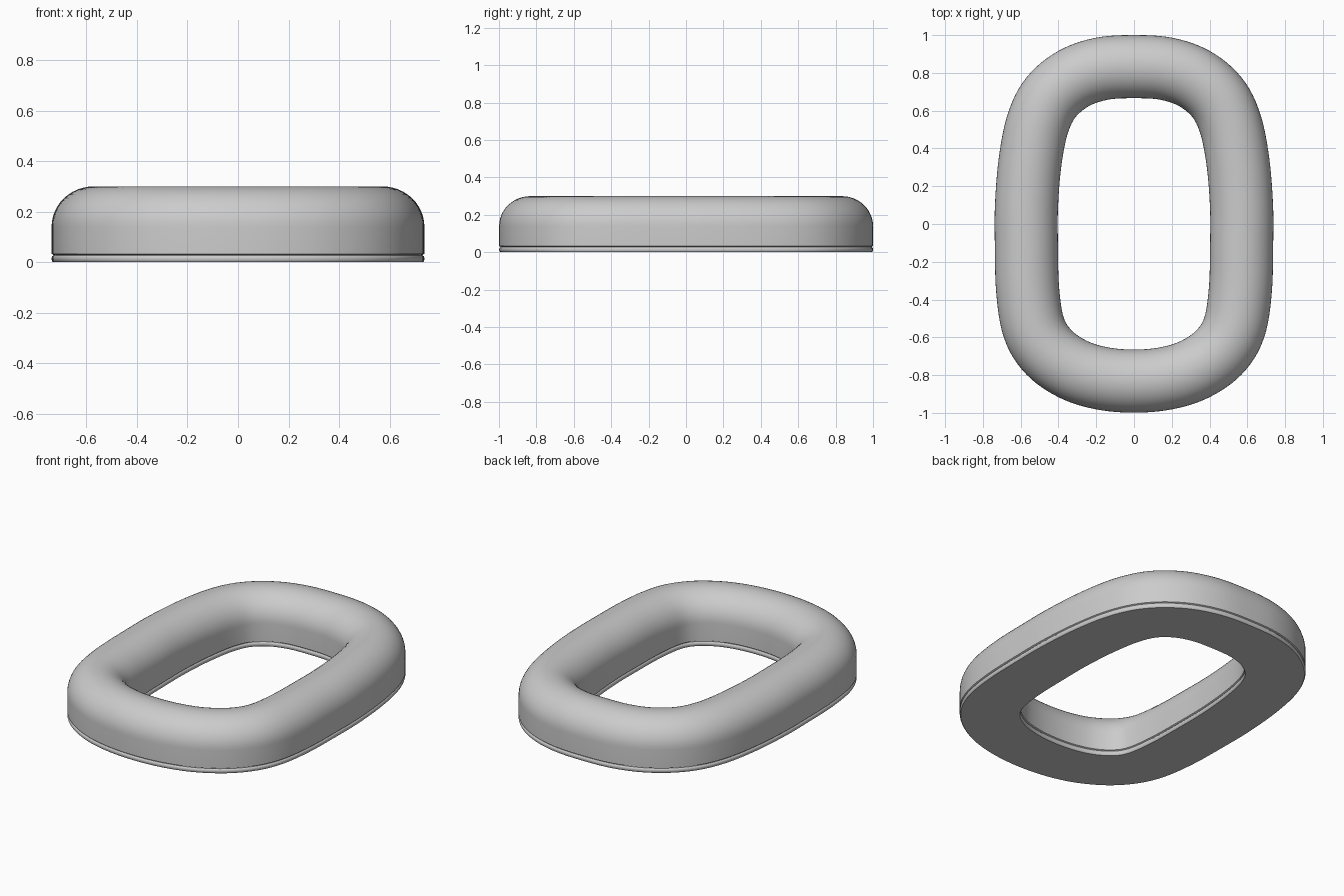
import bpy, bmesh, math
from mathutils import Vector

if "Cube" in bpy.data.objects:
    bpy.data.objects.remove(bpy.data.objects["Cube"])

# one grey material
grey = bpy.data.materials.new("plain grey")
grey.diffuse_color = (0.6, 0.6, 0.6, 1)
grey.use_nodes = True
grey.node_tree.nodes["Principled BSDF"].inputs["Base Color"].default_value = grey.diffuse_color

# centre line of the ring, right half from back to front, then mirrored
half = [(0, .833), (.17, .822), (.32, .77), (.44, .67), (.51, .53), (.55, .33),
        (.569, .1), (.57, -.1), (.563, -.35), (.53, -.55), (.45, -.68),
        (.32, -.77), (.17, -.817), (0, -.832)]
ctrl = [Vector(p) for p in half + [(-x, y) for x, y in half[-2:0:-1]]]


def smooth_loop(pts, steps):
    """Closed Catmull-Rom curve through the points."""
    out, n = [], len(pts)
    for i in range(n):
        a, b, c, d = (pts[(i + k) % n] for k in (-1, 0, 1, 2))
        for s in range(steps):
            t = s / steps
            out.append(0.5 * (2 * b + (c - a) * t + (2 * a - 5 * b + 4 * c - d) * t * t
                              + (3 * b - a - 3 * c + d) * t ** 3))
    return out


def sweep(name, path, profile):
    """Sweep a closed (offset, height) profile around the path."""
    bm = bmesh.new()
    n, m, rings = len(path), len(profile), []
    for i, p in enumerate(path):
        t = (path[(i + 1) % n] - path[i - 1]).normalized()
        normal = Vector((-t.y, t.x))
        rings.append([bm.verts.new((*(p + normal * o), z)) for o, z in profile])
    for i in range(n):
        r, q = rings[i], rings[(i + 1) % n]
        for j in range(m):
            k = (j + 1) % m
            bm.faces.new((r[j], r[k], q[k], q[j]))
    bmesh.ops.recalc_face_normals(bm, faces=bm.faces)
    mesh = bpy.data.meshes.new(name)
    bm.to_mesh(mesh)
    bm.free()
    ob = bpy.data.objects.new(name, mesh)
    bpy.context.collection.objects.link(ob)
    mesh.materials.append(grey)
    bpy.ops.object.select_all(action='DESELECT')
    ob.select_set(True)
    bpy.context.view_layer.objects.active = ob
    bpy.ops.object.shade_smooth_by_angle(angle=math.radians(35))
    return ob


# cross-section: flat base, rounded bead, shallow groove, wall, domed top
W, H, Z = 0.167, 0.30, 0.14
side = [(W - .006, 0), (W - .002, .004), (W, .011), (W, .017), (W - .002, .023),
        (W - .007, .027), (W - .007, .029), (W, .033)]
dome = [(W * math.cos(a), Z + (H - Z) * math.sin(a))
        for a in (math.pi * i / 24 for i in range(25))]
profile = side + dome + [(-o, z) for o, z in reversed(side)]
sweep("ring", smooth_loop(ctrl, 6), profile)
